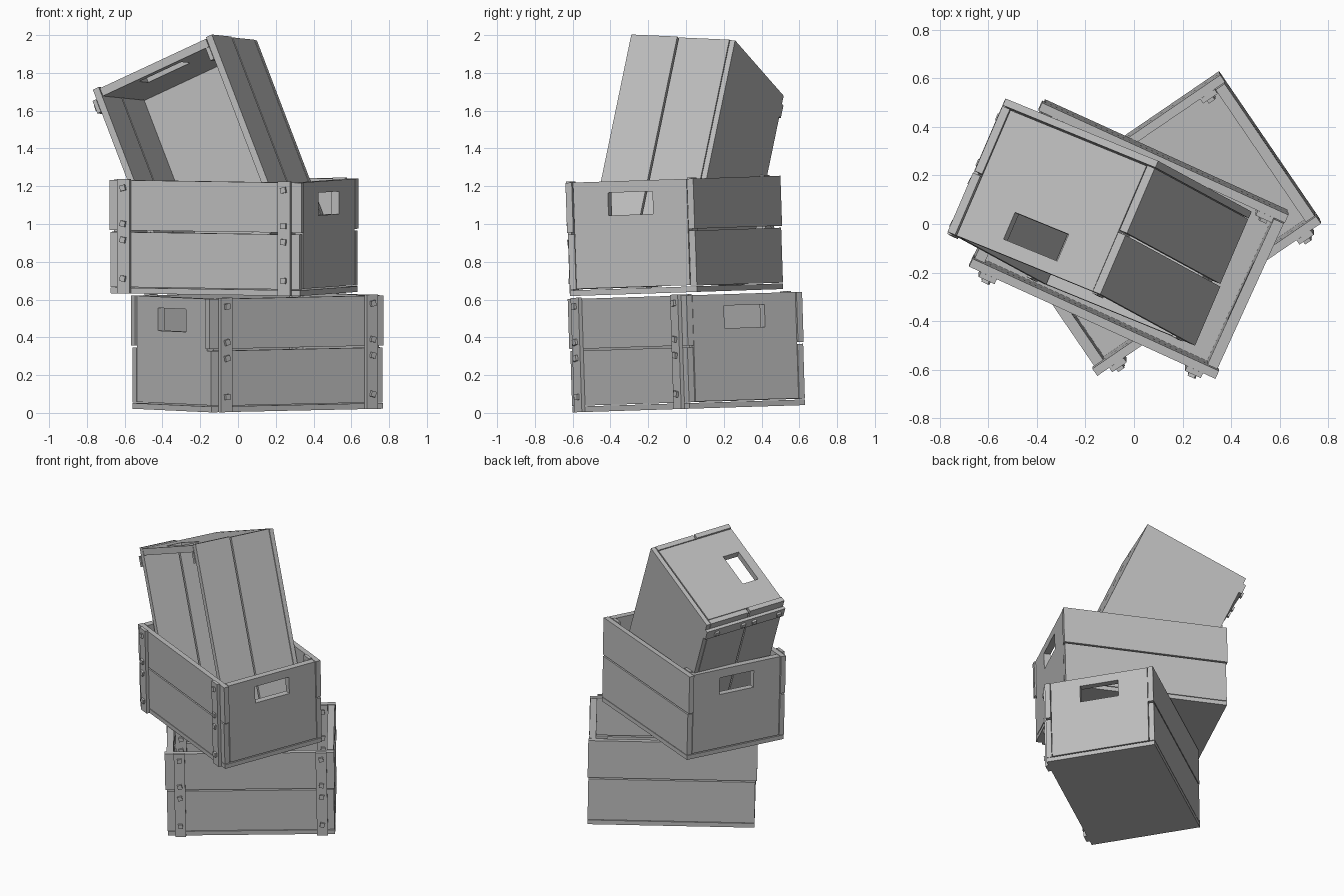
import bpy, bmesh, math, random
from mathutils import Matrix, Vector

if "Cube" in bpy.data.objects:
    bpy.data.objects.remove(bpy.data.objects["Cube"], do_unlink=True)
random.seed(4)

wood = bpy.data.materials.new("grey_wood")
wood.use_nodes = True
wood.diffuse_color = (0.5, 0.5, 0.5, 1)
wood.node_tree.nodes["Principled BSDF"].inputs["Base Color"].default_value = (0.5, 0.5, 0.5, 1)

# Crate proportions: half length, half width, height, board thickness
HL, HW, HT, T = 0.55, 0.37, 0.6, 0.036
FLOOR, SPLIT = 0.034, 0.325


def finish(bm, name, frame):
    bmesh.ops.recalc_face_normals(bm, faces=bm.faces)
    mesh = bpy.data.meshes.new(name)
    bm.to_mesh(mesh)
    bm.free()
    mesh.materials.append(wood)
    obj = bpy.data.objects.new(name, mesh)
    obj.matrix_world = frame
    bpy.context.collection.objects.link(obj)


def box(name, frame, lo, hi, turn=0.0):
    lo, hi = Vector(lo), Vector(hi)
    bm = bmesh.new()
    place = (Matrix.Translation((lo + hi) / 2) @ Matrix.Rotation(turn, 4, 'Y')
             @ Matrix.Diagonal((*(hi - lo), 1)))
    bmesh.ops.create_cube(bm, size=1, matrix=place)
    finish(bm, name, frame)


def end_board(name, frame, side):
    # A board with a rectangular hand hole, made from a grid with no middle cell
    w = HW - T - 0.004
    ys, zs = (-w, -0.13, 0.13, w), (FLOOR + 0.003, 0.42, 0.54, HT)
    bm = bmesh.new()
    grid = [[bm.verts.new((side * HL, y, z)) for z in zs] for y in ys]
    for i in range(3):
        for j in range(3):
            if (i, j) != (1, 1):
                bm.faces.new((grid[i][j], grid[i + 1][j], grid[i + 1][j + 1], grid[i][j + 1]))
    out = bmesh.ops.extrude_face_region(bm, geom=bm.faces[:])["geom"]
    moved = [v for v in out if isinstance(v, bmesh.types.BMVert)]
    bmesh.ops.translate(bm, verts=moved, vec=(-side * 0.045, 0, 0))
    finish(bm, name, frame)


def crate(label, frame):
    box(label + "_floor", frame, (-HL, -HW, 0), (HL, HW, FLOOR - 0.004))
    for side, end in ((-1, "right"), (1, "left")):
        end_board(f"{label}_{end}_end", frame, side)
    for side, face in ((-1, "front"), (1, "back")):
        # Long planks, outer face at HW
        y0, y1 = sorted((side * HW, side * (HW - T)))
        for part, z0, z1, spare in (("lower", FLOOR, SPLIT, 0.0),
                                    ("upper", SPLIT + 0.01, HT, 0.008)):
            slide = random.uniform(-0.006, 0.006)
            box(f"{label}_{face}_{part}_plank", frame,
                (-HL - spare + slide, y0, z0), (HL + spare + slide, y1, z1))
        # Upright battens with square bolts: outside at the front, inside at the back
        base = -HW if side < 0 else HW - T
        for sx, end in ((-1, "right"), (1, "left")):
            x = sx * 0.467
            z0 = 0 if side < 0 else FLOOR
            box(f"{label}_{face}_{end}_batten", frame,
                (x - 0.036, base - 0.022, z0), (x + 0.036, base, HT + 0.006))
            for k, z in enumerate((0.08, 0.285, 0.37, 0.56)):
                box(f"{label}_{face}_{end}_bolt_{k + 1}", frame,
                    (x - 0.015, base - 0.036, z - 0.015), (x + 0.015, base - 0.02, z + 0.015),
                    random.uniform(-0.3, 0.3))


def standing(x, y, z, tilt, turn):
    return (Matrix.Translation((x, y, z)) @ Matrix.Rotation(math.radians(tilt), 4, 'X')
            @ Matrix.Rotation(math.radians(turn), 4, 'Z'))


# Two stacked crates and a third tipped into the upper one
crate("lower_crate", standing(0.105, 0.015, 0.022, 1.8, 34.3))
crate("middle_crate", standing(-0.02, -0.05, 0.637, 1.9, -24.5))

along = Vector((0.35, -0.19, -0.917)).normalized()
across = Vector((0.853, -0.349, 0.388))
across = (across - along * across.dot(along)).normalized()
up = along.cross(across)
tipped = Matrix((along, across, up)).transposed().to_4x4()
crate("tipped_crate", Matrix.Translation((-0.022, 0.284, 1.321)) @ tipped)
